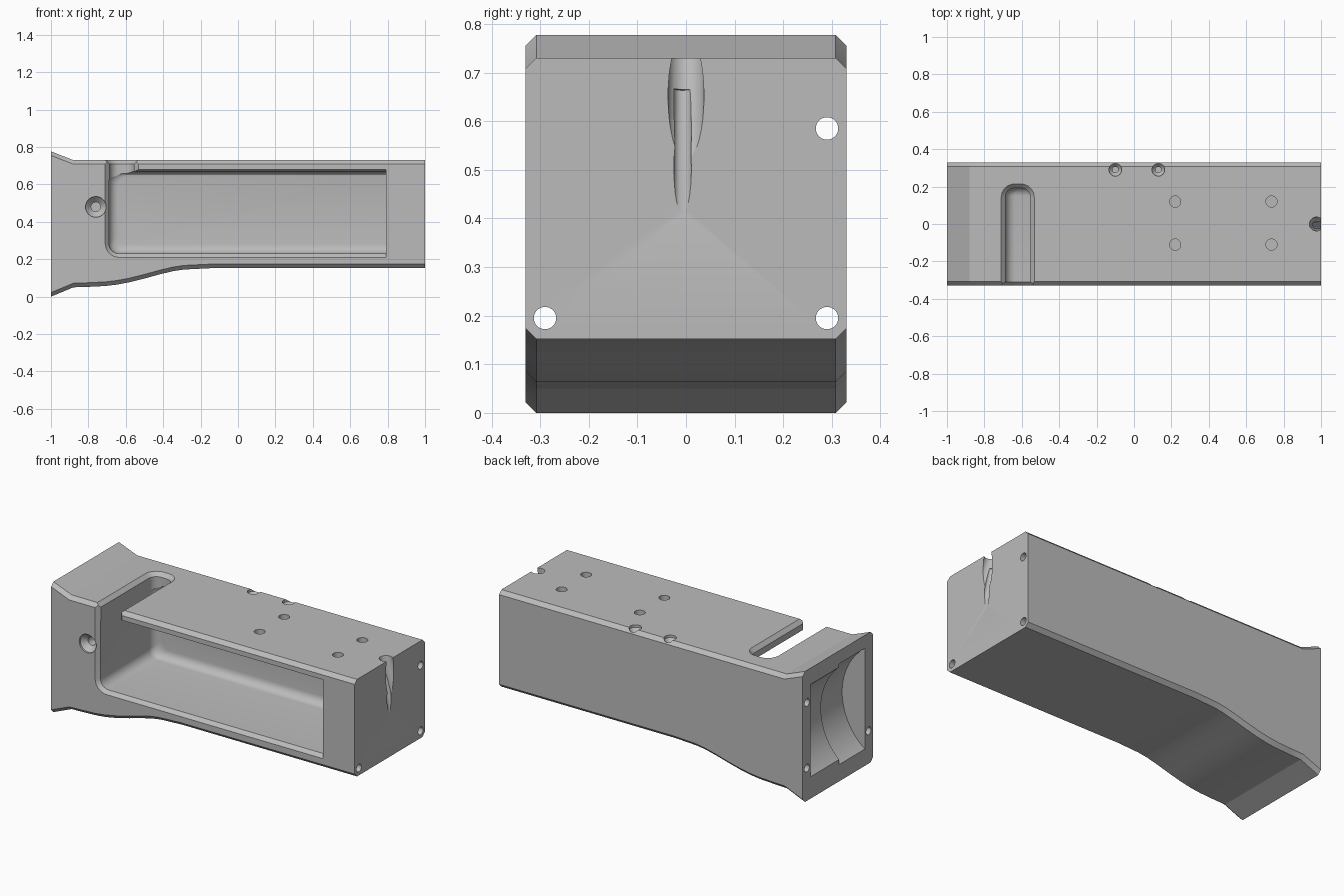
import bpy, bmesh, math
from mathutils import Vector

cube = bpy.data.objects.get("Cube")
if cube:
    bpy.data.objects.remove(cube, do_unlink=True)

grey = bpy.data.materials.new("light_grey")
grey.use_nodes = True
colour = (0.5, 0.5, 0.5, 1)
grey.diffuse_color = colour
grey.node_tree.nodes["Principled BSDF"].inputs["Base Color"].default_value = colour


def loft(name, rings):
    """Closed solid skinned through equal-length rings of points."""
    bm = bmesh.new()
    loops = [[bm.verts.new(p) for p in ring] for ring in rings]
    n = len(loops[0])
    for a, b in zip(loops, loops[1:]):
        for i in range(n):
            j = (i + 1) % n
            bm.faces.new((a[i], a[j], b[j], b[i]))
    bm.faces.new(loops[0])
    bm.faces.new(loops[-1])
    bmesh.ops.recalc_face_normals(bm, faces=bm.faces)
    mesh = bpy.data.meshes.new(name)
    bm.to_mesh(mesh)
    bm.free()
    mesh.materials.append(grey)
    ob = bpy.data.objects.new(name, mesh)
    bpy.context.collection.objects.link(ob)
    return ob


cutters = []


def cut(name, rings):
    ob = loft(name, rings)
    ob.hide_render = True
    cutters.append(ob)
    return ob


def bore(name, start, direction, steps, sides=32):
    """Round hole: steps are (depth, radius) pairs along the direction."""
    d = Vector(direction).normalized()
    u = d.orthogonal().normalized()
    v = d.cross(u)
    angles = [math.tau * i / sides for i in range(sides)]
    return cut(name, [[Vector(start) + d * depth + (u * math.cos(a) + v * math.sin(a)) * r
                       for a in angles] for depth, r in steps])


def slot_ring(left, right, back, z, r, front=-0.45):
    """U-shaped outline, open to the front, with rounded back corners."""
    pts = [(left, front, z), (right, front, z)]
    for cx, first in ((right - r, 0), (left + r, 90)):
        for k in range(9):
            a = math.radians(first + k * 90 / 8)
            pts.append((cx + r * math.cos(a), back - r + r * math.sin(a), z))
    return pts


def pocket_ring(y, grow, r):
    """Pocket outline with rounded left corners and a square right end."""
    left, right, low, high = -0.69 - grow, 0.79, 0.23 - grow, 0.67 + grow / 2
    pts = [(right, y, low), (right, y, high)]
    for cz, first in ((high - r, 90), (low + r, 180)):
        for k in range(9):
            a = math.radians(first + k * 90 / 8)
            pts.append((left + r + r * math.cos(a), y, cz + r * math.sin(a)))
    return pts


# Body: chamfered section following the flared end and curved underside
half, c = 0.33, 0.022
stations = [(-1, .777, 0), (-.88, .73, .05), (-.79, .73, .053), (-.71, .73, .057),
            (-.65, .73, .064), (-.58, .73, .077), (-.5, .73, .097), (-.42, .73, .119),
            (-.35, .73, .136), (-.29, .73, .145), (-.15, .73, .152), (-.08, .73, .152),
            (1, .73, .152)]


def section(x, top, low):
    right = [(half - c, low), (half, low + c), (half, top - c), (half - c, top)]
    return [(x, y, z) for y, z in right] + [(x, -y, z) for y, z in reversed(right)]


body = loft("body", [section(*s) for s in stations])

# Side pocket with rounded inner edge and chamfered mouth
back = 0.2
rings = [pocket_ring(y, g, .055 + g) for y, g in ((-.40, .09), (-.31, 0))]
for k in range(7):
    a = math.radians(90 * k / 6)
    rings.append(pocket_ring(back - .05 + .05 * math.sin(a), -.05 * (1 - math.cos(a)), .055))
cut("side_pocket", rings)

# Top slot opening into the pocket, with chamfered rim and front mouth
cut("top_slot", [slot_ring(-.688, -.555, .192, z, .05) for z in (.45, .85)])
cut("slot_rim", [slot_ring(-.688 - g, -.555 + g, .192 + g, z, .05 + g)
                 for z, g in ((.708, 0), (.78, .072))])
cut("slot_mouth", [[(-.688 - g, y, .4), (-.555 + g, y, .4), (-.555 + g, y, .9), (-.688 - g, y, .9)]
                   for y, g in ((-.308, 0), (-.38, .072))])

# Concave recess in the flared end, one half deeper than the other
for name, y0, y1, x, z in (("recess_shallow", -.02, .255, -1.255, .405),
                           ("recess_deep", -.255, -.012, -1.225, .4)):
    bore(name, (x, y0, z), (0, 1, 0), ((0, .375), (y1 - y0, .375)), 96)

# Long through holes
for y, z in ((.29, .585), (.29, .195), (-.29, .195)):
    bore("long_hole", (-1.2, y, z), (1, 0, 0), ((0, .023), (2.4, .023)))

# Countersunk holes on the top edge and the front
for x in (-.1, .13):
    bore("top_screw_hole", (x, .29, .8), (0, 0, -1),
         ((0, .034), (.085, .034), (.105, .016), (.16, .016)))
bore("front_screw_hole", (-.76, -.4, .48), (0, 1, 0),
     ((0, .055), (.08, .055), (.11, .025), (.3, .025)))

# Four plain holes through the top plate
for x in (.22, .735):
    for y in (-.11, .12):
        bore("plate_hole", (x, y, .8), (0, 0, -1), ((0, .03), (.2, .03)))

# Slanted notch at the plain end, with a small deeper bore
slant = (.3, 0, -1)
bore("end_notch", (.955, 0, .8), slant, ((0, .037), (.4, .037)))
bore("notch_bore", (.967, -.007, .667), (.2, 0, -1), ((0, .018), (.3, .018)))

# Carry out the cuts and discard the cutters
for tool in cutters:
    mod = body.modifiers.new(tool.name, "BOOLEAN")
    mod.operation = "DIFFERENCE"
    mod.solver = "EXACT"
    mod.object = tool
graph = bpy.context.evaluated_depsgraph_get()
body.data = bpy.data.meshes.new_from_object(body.evaluated_get(graph))
body.modifiers.clear()
for tool in cutters:
    bpy.data.objects.remove(tool, do_unlink=True)

# Smooth the curved walls, keep the chamfers crisp
bpy.ops.object.select_all(action="DESELECT")
body.select_set(True)
bpy.context.view_layer.objects.active = body
bpy.ops.object.shade_smooth_by_angle(angle=math.radians(20))
